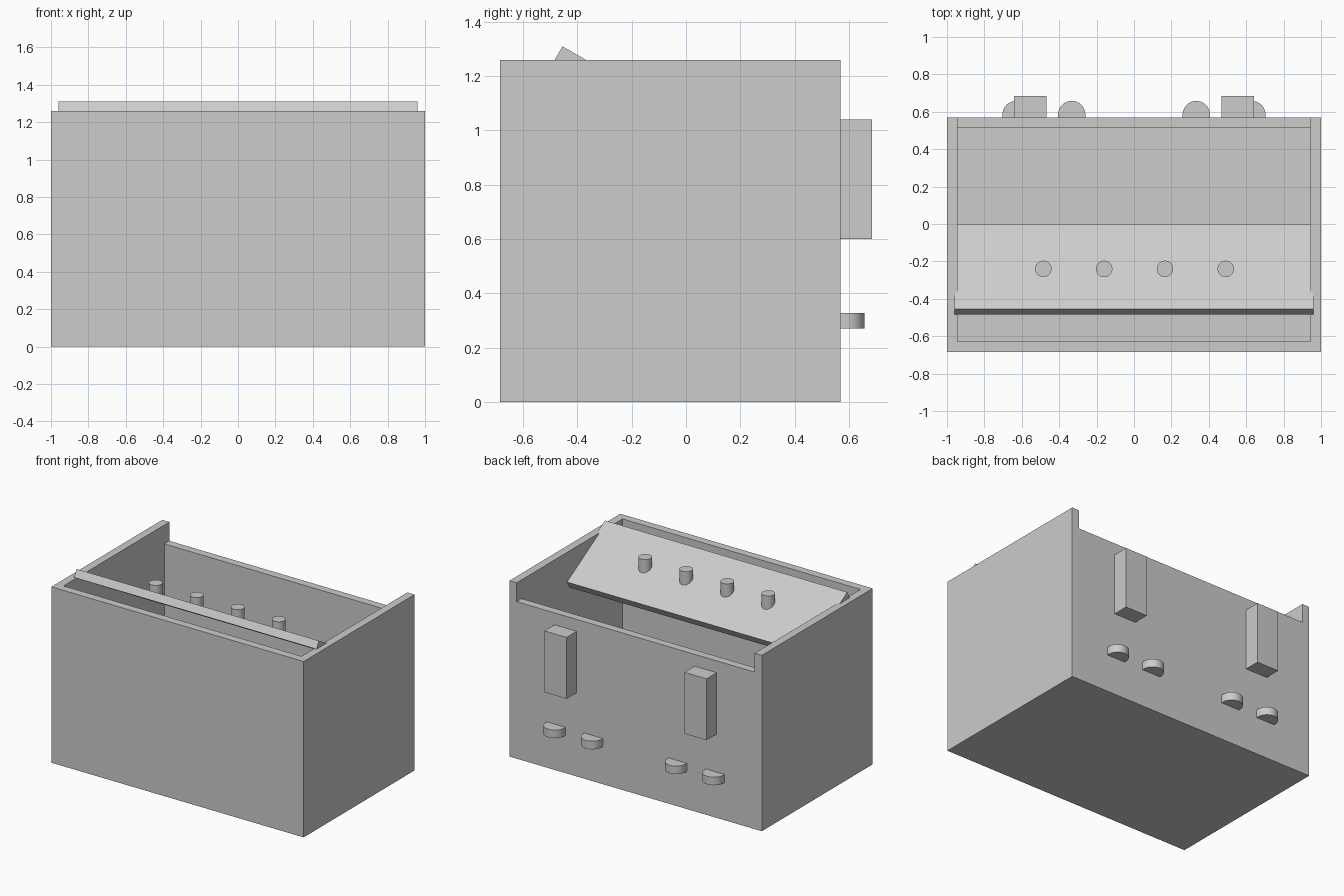
import bpy
import bmesh
import math
from mathutils import Matrix, Vector

if "Cube" in bpy.data.objects:
    bpy.data.objects.remove(bpy.data.objects["Cube"], do_unlink=True)

# Single plain grey material
grey = bpy.data.materials.new("plain_grey")
grey.use_nodes = True
colour = (0.604, 0.604, 0.604, 1)
grey.diffuse_color = colour
grey.node_tree.nodes["Principled BSDF"].inputs["Base Color"].default_value = colour


def finish(name, bm):
    bmesh.ops.recalc_face_normals(bm, faces=bm.faces)
    mesh = bpy.data.meshes.new(name)
    bm.to_mesh(mesh)
    bm.free()
    mesh.materials.append(grey)
    obj = bpy.data.objects.new(name, mesh)
    bpy.context.collection.objects.link(obj)
    return obj


def activate(obj):
    bpy.ops.object.select_all(action='DESELECT')
    obj.select_set(True)
    bpy.context.view_layer.objects.active = obj


def box(name, low, high):
    low, high = Vector(low), Vector(high)
    bm = bmesh.new()
    bmesh.ops.create_cube(bm, size=1, matrix=Matrix.Translation((low + high) / 2)
                          @ Matrix.Diagonal((*(high - low), 1)))
    return finish(name, bm)


def extrude_profile(name, points, direction):
    bm = bmesh.new()
    face = bm.faces.new([bm.verts.new(p) for p in points])
    extruded = bmesh.ops.extrude_face_region(bm, geom=[face])["geom"]
    verts = [g for g in extruded if isinstance(g, bmesh.types.BMVert)]
    bmesh.ops.translate(bm, verts=verts, vec=direction)
    return finish(name, bm)


def smooth(obj):
    activate(obj)
    bpy.ops.object.shade_smooth_by_angle(angle=math.radians(35))


FRONT, BACK, HEIGHT, WALL = -0.685, 0.57, 1.26, 0.057
INNER = 1 - WALL

# Open box with a lowered back wall
case = box("case", (-1, FRONT, 0), (1, BACK, HEIGHT))
cutters = [
    box("cavity_cutter", (-INNER, FRONT + WALL, WALL), (INNER, BACK - WALL, 1.5)),
    box("back_notch_cutter", (-INNER, 0.3, 1.125), (INNER, 0.8, 1.5)),
]
activate(case)
for cutter in cutters:
    cutter.hide_render = True
    cut = case.modifiers.new(cutter.name, 'BOOLEAN')
    cut.operation = 'DIFFERENCE'
    cut.solver = 'EXACT'
    cut.object = cutter
    bpy.ops.object.modifier_apply(modifier=cut.name)
for cutter in cutters:
    bpy.data.objects.remove(cutter, do_unlink=True)

# Tilted control panel, resting on the side walls
tilt = math.radians(30)
top_front = Vector((-0.96, -0.455, 1.31))
along = Vector((0, math.cos(tilt), -math.sin(tilt))) * 0.525
down = Vector((0, -math.sin(tilt), -math.cos(tilt))) * WALL
extrude_profile("control_panel",
                [top_front, top_front + along, top_front + along + down, top_front + down],
                (1.92, 0, 0))

# Row of upright knobs on the panel
for i in range(4):
    bm = bmesh.new()
    bmesh.ops.create_cone(bm, cap_ends=True, segments=32, radius1=0.044, radius2=0.044,
                          depth=0.108,
                          matrix=Matrix.Translation((0.003 + 0.325 * (i - 1.5), -0.24, 1.204)))
    smooth(finish(f"knob_{i + 1}", bm))

# Blocks and rounded tabs on the back, mirrored left and right
for side, sign in (("left", 1), ("right", -1)):
    xs = sorted((sign * 0.467, sign * 0.642))
    box(f"back_block_{side}", (xs[0], BACK, 0.6), (xs[1], 0.685, 1.04))
    for place, x in (("inner", 0.333), ("outer", 0.63)):
        radius, centre = 0.073, 0.585
        arc = [Vector((sign * x + radius * math.cos(a), centre + radius * math.sin(a), 0.27))
               for a in (math.pi * k / 20 for k in range(21))]
        base = [Vector((sign * x - radius, BACK, 0.27)), Vector((sign * x + radius, BACK, 0.27))]
        smooth(extrude_profile(f"rounded_tab_{place}_{side}", arc + base, (0, 0, 0.058)))
